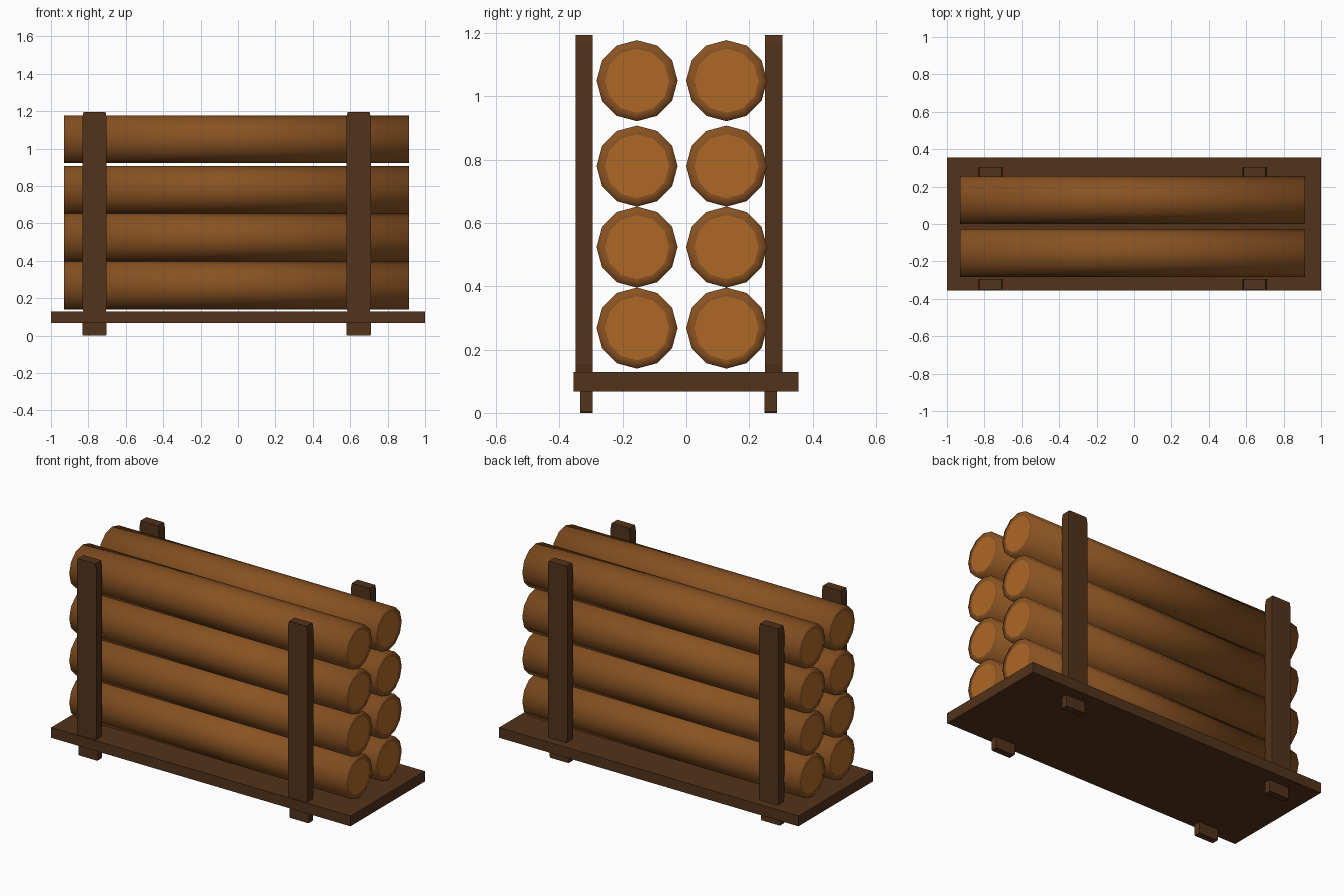
import bpy, bmesh, math

if "Cube" in bpy.data.objects:
    bpy.data.objects.remove(bpy.data.objects["Cube"])


def material(name, rgb):
    m = bpy.data.materials.new(name)
    m.diffuse_color = (*rgb, 1)
    m.use_nodes = True
    m.node_tree.nodes["Principled BSDF"].inputs["Base Color"].default_value = m.diffuse_color
    return m


BARK = material("bark", (0.25, 0.085, 0.016))
CUT = material("cut_wood", (0.43, 0.135, 0.02))
FRAME = material("dark_wood", (0.085, 0.033, 0.011))


def finish(name, bm, mats):
    bmesh.ops.recalc_face_normals(bm, faces=bm.faces)
    me = bpy.data.meshes.new(name)
    bm.to_mesh(me)
    bm.free()
    for m in mats:
        me.materials.append(m)
    ob = bpy.data.objects.new(name, me)
    bpy.context.collection.objects.link(ob)
    return ob


def block(name, x, y, z, taper=0.0, rise=0.0):
    """Upright timber; the ends narrow by taper over a height of rise."""
    (x0, x1), (y0, y1), (z0, z1) = x, y, z
    pts = [(x0, z0), (x1, z0), (x1, z1), (x0, z1)]
    if taper:
        pts = [(x0 + taper, z0), (x1 - taper, z0), (x1, z0 + rise), (x1, z1 - rise),
               (x1 - taper, z1), (x0 + taper, z1), (x0, z1 - rise), (x0, z0 + rise)]
    bm = bmesh.new()
    f = bm.faces.new([bm.verts.new((px, y0, pz)) for px, pz in pts])
    ext = bmesh.ops.extrude_face_region(bm, geom=[f])
    vs = [g for g in ext["geom"] if isinstance(g, bmesh.types.BMVert)]
    bmesh.ops.translate(bm, vec=(0, y1 - y0, 0), verts=vs)
    return finish(name, bm, [FRAME])


def log(name, cy, cz, x0=-0.93, x1=0.915, r=0.128, r_cut=0.101, n=12):
    """Twelve-sided log: bark side, bark rim and inset cut face on each end."""
    bm = bmesh.new()
    rings = []
    for x, rad in ((x0, r_cut), (x0, r), (x1, r), (x1, r_cut)):
        rings.append([bm.verts.new((x, cy + rad * math.cos(2 * math.pi * i / n),
                                    cz + rad * math.sin(2 * math.pi * i / n)))
                      for i in range(n)])
    for a, b in zip(rings, rings[1:]):
        for i in range(n):
            j = (i + 1) % n
            bm.faces.new((a[i], a[j], b[j], b[i])).smooth = True
    for ring in (rings[0], rings[-1]):
        bm.faces.new(ring).material_index = 1
    return finish(name, bm, [BARK, CUT])


# Base board
block("base_board", (-1, 1), (-0.355, 0.355), (0.068, 0.13))

# Posts with feet under the board
for side, py, fy in (("front", (-0.35, -0.295), (-0.335, -0.296)),
                     ("back", (0.25, 0.305), (0.248, 0.287))):
    for end, px in (("left", (-0.832, -0.702)), ("right", (0.58, 0.71))):
        block(f"{side}_{end}_post", px, py, (0.125, 1.195), 0.006, 0.03)
        block(f"{side}_{end}_foot", px, fy, (0.0, 0.075), 0.004, 0.006)

# Two stacks of four logs
for col, cy in (("front", -0.155), ("back", 0.128)):
    for row, cz in enumerate((0.268, 0.524, 0.78, 1.05)):
        log(f"{col}_log_{row + 1}", cy, cz)
